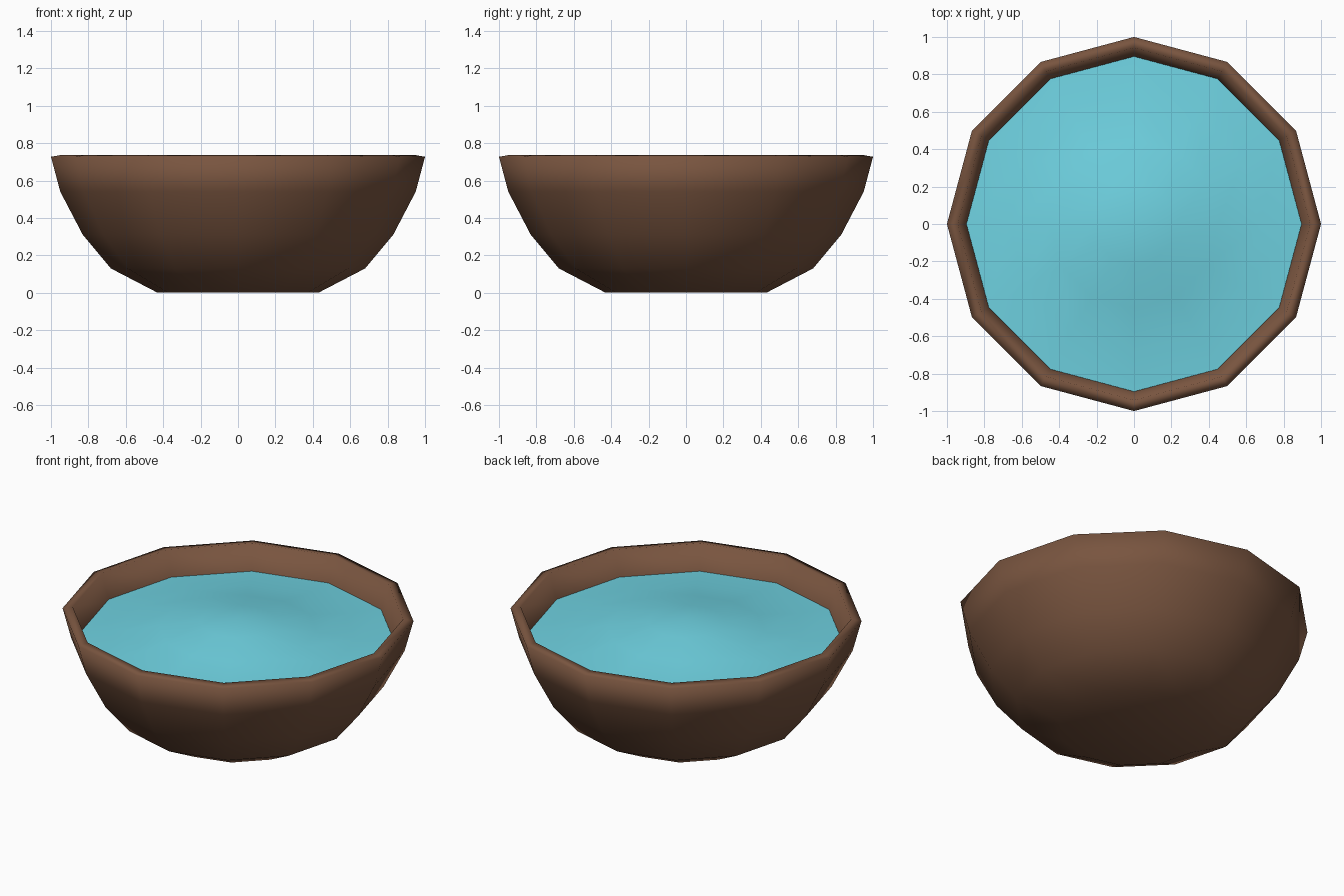
import bpy, bmesh
from math import cos, sin, pi

if "Cube" in bpy.data.objects:
    bpy.data.objects.remove(bpy.data.objects["Cube"])

SIDES = 12


def material(name, rgb):
    m = bpy.data.materials.new(name)
    m.diffuse_color = (*rgb, 1)
    m.use_nodes = True
    m.node_tree.nodes["Principled BSDF"].inputs["Base Color"].default_value = m.diffuse_color
    return m


def lathe(name, profile, mat):
    """Revolve (radius, z) points about z; zero radius becomes a pole."""
    bm = bmesh.new()
    rings = []
    for r, z in profile:
        count = SIDES if r > 0 else 1
        rings.append([bm.verts.new((r * cos(2 * pi * i / SIDES),
                                    r * sin(2 * pi * i / SIDES), z))
                      for i in range(count)])
    for a, b in zip(rings, rings[1:]):
        for i in range(SIDES):
            j = (i + 1) % SIDES
            quad = [a[i % len(a)], b[i % len(b)], b[j % len(b)], a[j % len(a)]]
            bm.faces.new(list(dict.fromkeys(quad)))
    for f in bm.faces:
        f.smooth = True
    me = bpy.data.meshes.new(name)
    bm.to_mesh(me)
    bm.free()
    me.materials.append(mat)
    ob = bpy.data.objects.new(name, me)
    bpy.context.collection.objects.link(ob)
    return ob


# Bowl: inner wall, slightly tilted rim, outer wall
lathe("bowl", [(0, 0.06), (0.41, 0.06), (0.64, 0.18), (0.78, 0.35),
               (0.895, 0.57), (0.942, 0.737), (1.0, 0.727), (0.95, 0.54),
               (0.83, 0.31), (0.68, 0.13), (0.43, 0), (0, 0)],
      material("brown_clay", (0.19, 0.09, 0.05)))

# Water: gently swelling surface, flatter towards the wall
lathe("water", [(0, 0.705), (0.22, 0.685), (0.45, 0.64), (0.67, 0.60),
                (0.896, 0.583)],
      material("water_blue", (0.16, 0.65, 0.76)))
